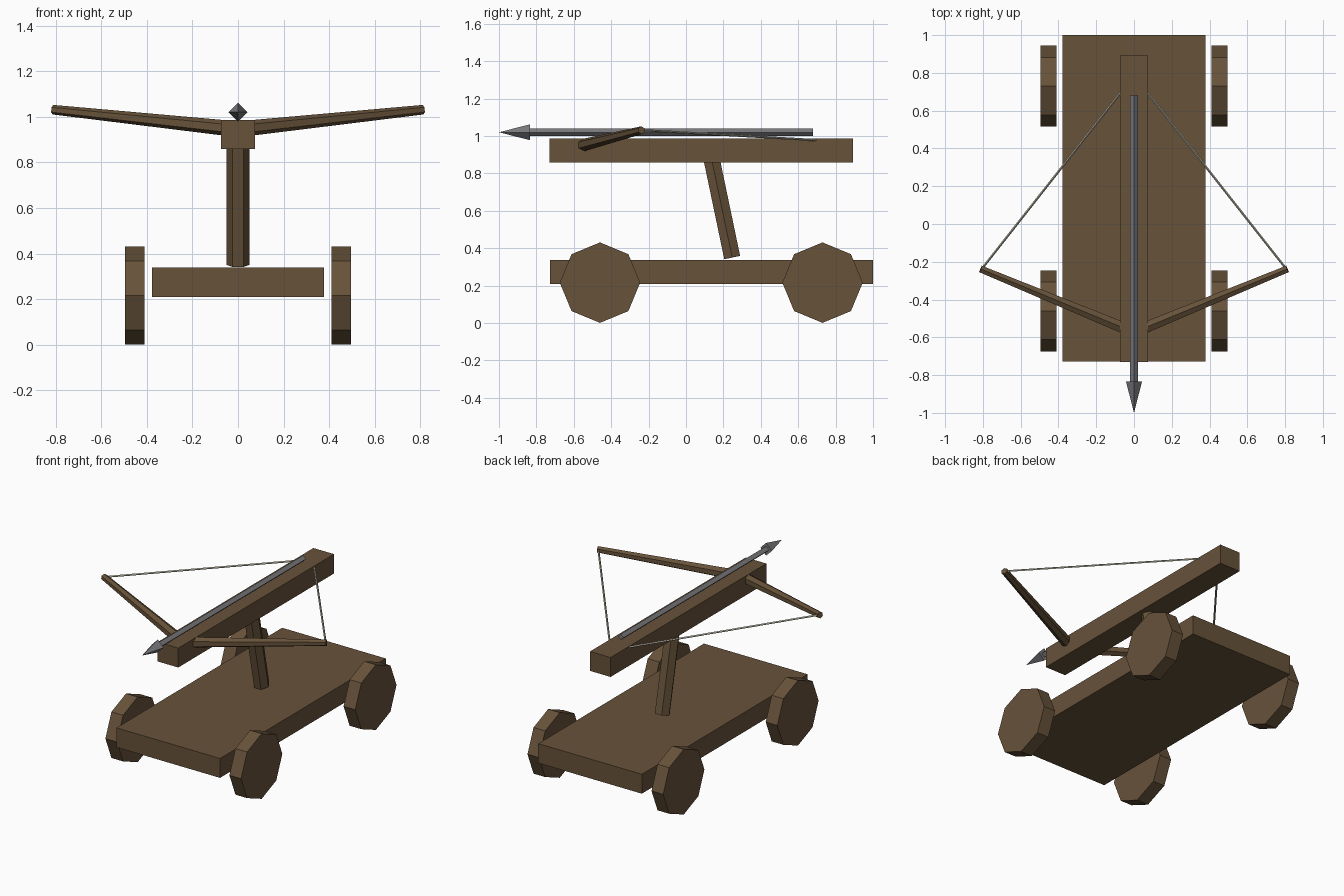
import bpy, bmesh, math
from mathutils import Vector

if "Cube" in bpy.data.objects:
    bpy.data.objects.remove(bpy.data.objects["Cube"])


def material(name, rgb):
    m = bpy.data.materials.new(name)
    m.diffuse_color = (*rgb, 1)
    m.use_nodes = True
    m.node_tree.nodes["Principled BSDF"].inputs["Base Color"].default_value = m.diffuse_color
    return m


wood = material("dark wood", (0.135, 0.085, 0.042))
metal = material("grey metal", (0.195, 0.195, 0.21))
cord = material("pale cord", (0.48, 0.45, 0.36))


def finish(name, bm, mat):
    bmesh.ops.remove_doubles(bm, verts=bm.verts, dist=1e-5)
    bmesh.ops.recalc_face_normals(bm, faces=bm.faces)
    me = bpy.data.meshes.new(name)
    bm.to_mesh(me)
    bm.free()
    me.materials.append(mat)
    ob = bpy.data.objects.new(name, me)
    bpy.context.collection.objects.link(ob)


def box(name, lo, hi, mat):
    bm = bmesh.new()
    bmesh.ops.create_cube(bm, size=1)
    for v in bm.verts:
        v.co = [(a + b) / 2 + c * (b - a) for a, b, c in zip(lo, hi, v.co)]
    finish(name, bm, mat)


def rod(name, a, b, ra, rb, sides, mat, ref=(0, 0, 1)):
    """Prism or cone from a to b, with one corner pointing towards ref."""
    a, b = Vector(a), Vector(b)
    axis = (b - a).normalized()
    v = axis.cross(Vector(ref)).normalized()
    u = v.cross(axis)
    bm = bmesh.new()
    rings = []
    for c, r in ((a, ra), (b, rb)):
        angles = [2 * math.pi * i / sides for i in range(sides)]
        rings.append([bm.verts.new(c + r * (math.cos(t) * u + math.sin(t) * v))
                      for t in angles])
    for i in range(sides):
        j = (i + 1) % sides
        bm.faces.new((rings[0][i], rings[0][j], rings[1][j], rings[1][i]))
    bm.faces.new(rings[0])
    if rb > 0:
        bm.faces.new(rings[1])
    finish(name, bm, mat)


# Cart bed, leaning post and stock
box("cart_bed", (-0.378, -0.727, 0.21), (0.378, 1.0, 0.338), wood)
rod("post", (0, 0.247, 0.35), (0, 0.13, 0.91), 0.05, 0.05, 6, wood, ref=(1, 0, 0))
box("stock", (-0.075, -0.73, 0.858), (0.075, 0.893, 0.986), wood)

for side, s in (("left", -1), ("right", 1)):
    # Eight-sided wheels
    for end, y in (("front", -0.46), ("rear", 0.73)):
        rod(f"{side}_{end}_wheel", (s * 0.41, y, 0.216), (s * 0.495, y, 0.216),
            0.215, 0.215, 8, wood)
    # Bow arm and string
    rod(f"{side}_bow_arm", (0, -0.573, 0.945), (s * 0.812, -0.238, 1.031),
        0.035, 0.021, 6, wood)
    rod(f"{side}_bow_string", (s * 0.8, -0.23, 1.031), (0, 0.785, 0.973),
        0.006, 0.006, 4, cord)

# Bolt
rod("bolt_shaft", (0, 0.68, 1.02), (0, -0.84, 1.02), 0.02, 0.02, 4, metal)
rod("bolt_head", (0, -0.835, 1.02), (0, -1.0, 1.02), 0.042, 0, 4, metal)
